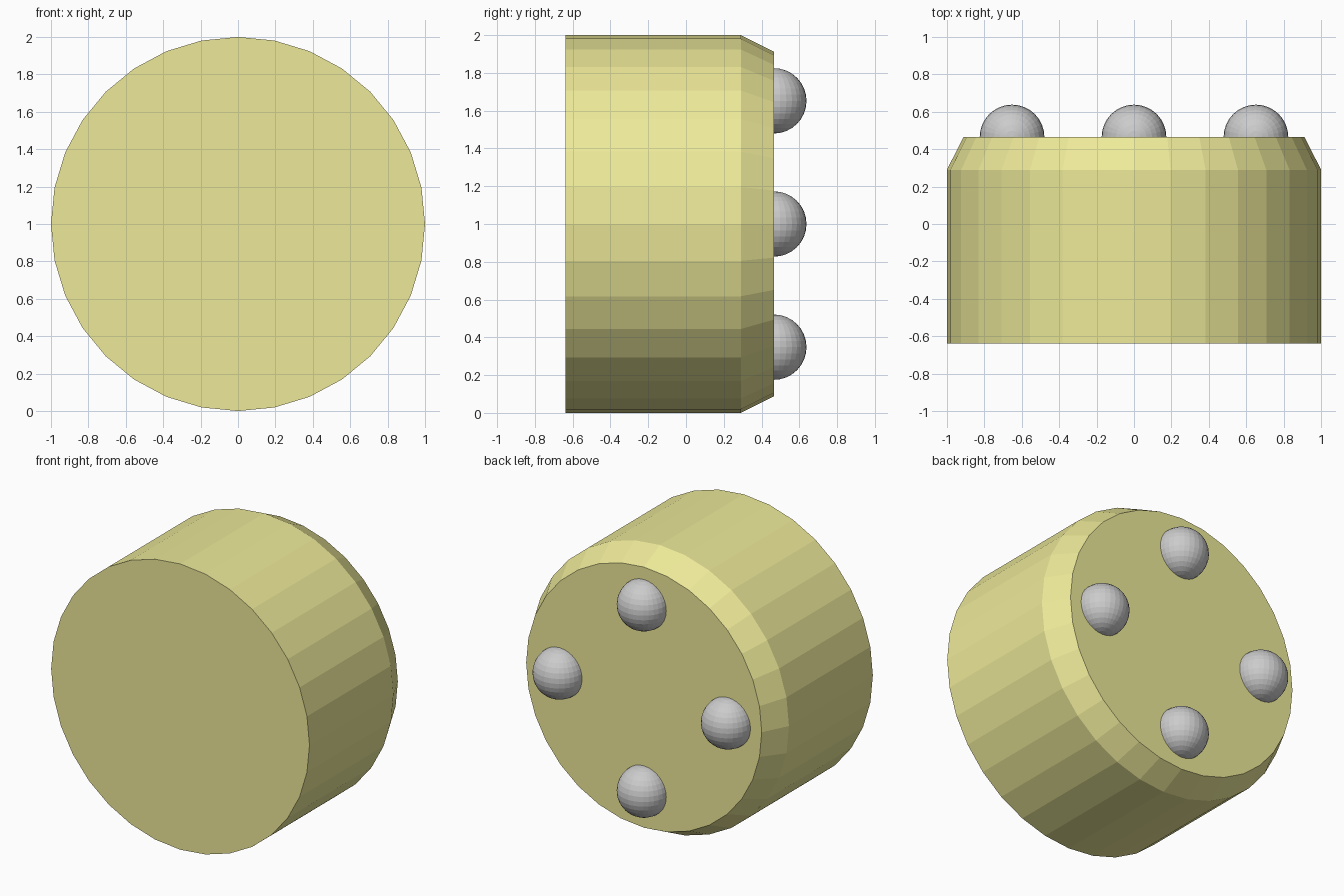
import bpy, bmesh, math
from mathutils import Matrix, Vector

if "Cube" in bpy.data.objects:
    bpy.data.objects.remove(bpy.data.objects["Cube"])

SIDES = 32


def material(name, color):
    m = bpy.data.materials.new(name)
    m.diffuse_color = color
    m.use_nodes = True
    m.node_tree.nodes["Principled BSDF"].inputs["Base Color"].default_value = m.diffuse_color
    return m


def finish(name, bm, mat=None):
    bmesh.ops.recalc_face_normals(bm, faces=bm.faces)
    me = bpy.data.meshes.new(name)
    bm.to_mesh(me)
    bm.free()
    ob = bpy.data.objects.new(name, me)
    bpy.context.collection.objects.link(ob)
    if mat:
        me.materials.append(mat)
    return ob


# Drum: round body along y with a chamfered back rim
bm = bmesh.new()
rings = []
for y, r in [(-0.638, 1.0), (0.29, 1.0), (0.465, 0.912)]:
    rings.append([bm.verts.new((r * math.sin(2 * math.pi * i / SIDES), y,
                                1 + r * math.cos(2 * math.pi * i / SIDES)))
                  for i in range(SIDES)])
for a, b in zip(rings, rings[1:]):
    for i in range(SIDES):
        j = (i + 1) % SIDES
        bm.faces.new((a[i], a[j], b[j], b[i]))
bm.faces.new(rings[0])
bm.faces.new(rings[-1])
finish("drum_body", bm, material("yellow", (0.85, 0.82, 0.32, 1)))

# Four round studs half sunk into the back face
for name, dx, dz in [("stud_top", 0, 1), ("stud_bottom", 0, -1),
                     ("stud_right", 1, 0), ("stud_left", -1, 0)]:
    bm = bmesh.new()
    centre = Vector((0.652 * dx, 0.465, 1 + 0.652 * dz))
    bmesh.ops.create_uvsphere(bm, u_segments=32, v_segments=16, radius=0.173,
                              matrix=Matrix.Translation(centre))
    finish(name, bm)
